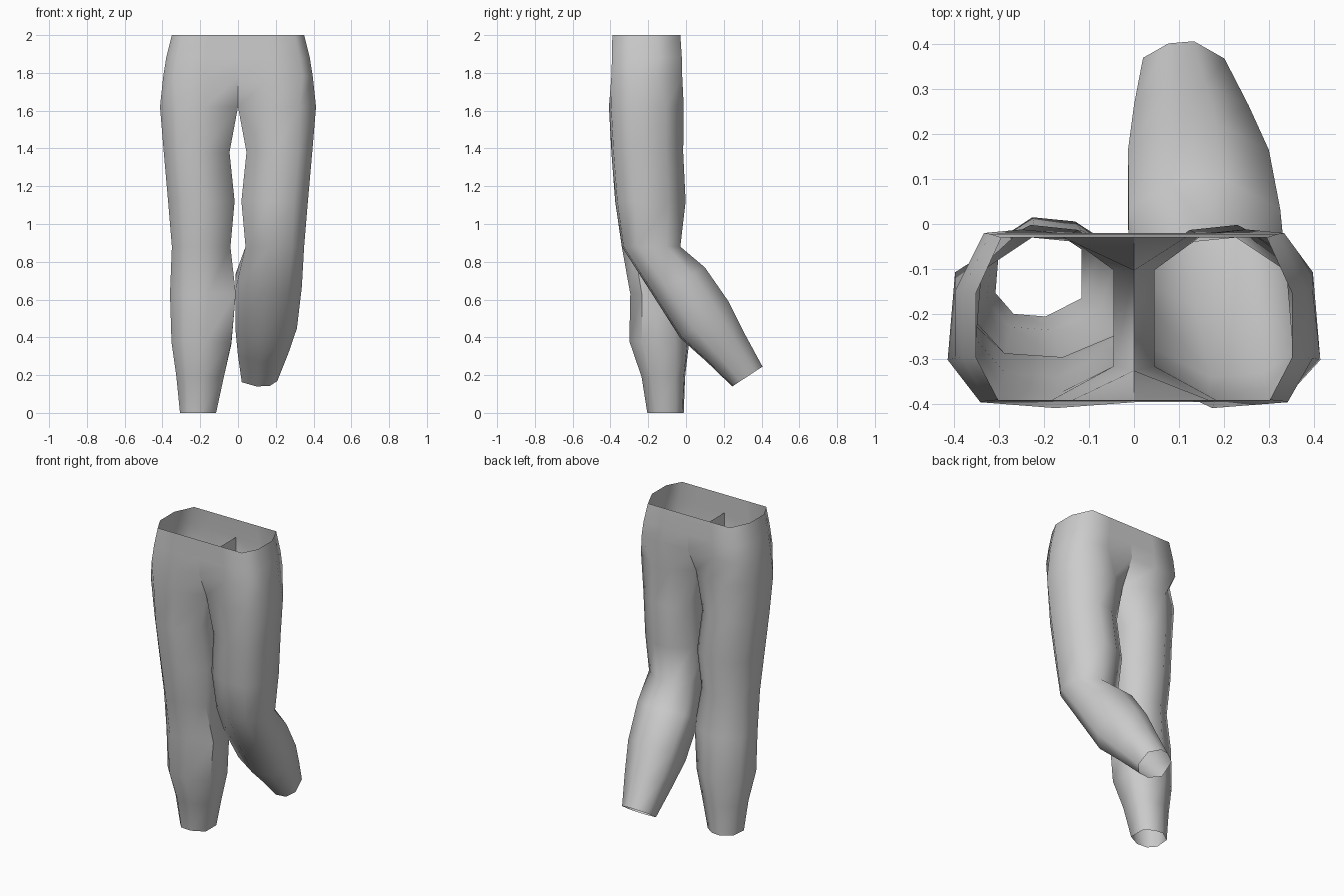
import bpy, bmesh, math

cube = bpy.data.objects.get("Cube")
if cube:
    bpy.data.objects.remove(cube, do_unlink=True)

fabric = bpy.data.materials.new("grey_fabric")
fabric.use_nodes = True
fabric.diffuse_color = (0.6, 0.6, 0.6, 1)
bsdf = fabric.node_tree.nodes["Principled BSDF"]
bsdf.inputs["Base Color"].default_value = (0.6, 0.6, 0.6, 1)
bsdf.inputs["Roughness"].default_value = 0.8

# Cross-sections as (across from inseam, front to back) fractions
WAIST = [(1, .26), (.86, 0), (.45, 0), (0, 0), (0, 1), (.45, 1), (.84, 1), (1, .66)]
LEG = [(1, .27), (.79, .03), (.42, 0), (0, .21), (0, .77), (.3, .97), (.6, 1), (.96, .76)]

# Each ring: inner x, outer x, front (y, z), back (y, z)
HIPS = [
    (0, .35, (-.39, 2), (-.03, 2)),
    (0, .38, (-.392, 1.88), (-.022, 1.88)),
    (0, .396, (-.395, 1.78), (-.02, 1.78)),
]
THIGH = [
    (0, .413, (-.408, 1.62), (-.012, 1.62)),
    (.045, .393, (-.395, 1.38), (-.015, 1.38)),
    (.018, .37, (-.375, 1.12), (-.002, 1.12)),
    (.04, .35, (-.34, .88), (-.03, .88)),
]
STRAIGHT_SHIN = [
    (.012, .36, (-.295, .63), (-.005, .63)),
    (.035, .352, (-.3, .38), (.015, .36)),
    (.075, .326, (-.235, .19), (-.005, .19)),
    (.116, .307, (-.205, 0), (-.012, 0)),
]
BENT_SHIN = [
    (-.012, .338, (-.18, .63), (.10, .77)),
    (-.013, .312, (-.03, .395), (.225, .59)),
    (.0, .265, (.11, .27), (.31, .42)),
    (.02, .208, (.245, .14), (.405, .245)),
]


def add_ring(bm, ring, section, side):
    inner, outer, front, back = ring
    return [bm.verts.new((side * (inner + u * (outer - inner)),
                          front[0] + v * (back[0] - front[0]),
                          front[1] + v * (back[1] - front[1])))
            for u, v in section]


def add_half(bm, shin, side):
    # Hips are open along the middle; the leg is a closed tube
    rings = [add_ring(bm, r, WAIST, side) for r in HIPS]
    rings += [add_ring(bm, r, LEG, side) for r in THIGH + shin]
    count = len(LEG)
    for row, (top, low) in enumerate(zip(rings, rings[1:])):
        for i in range(count):
            between_legs = i == 3
            # No wall under the waistband, one shared divider above the crotch
            if between_legs and (row == 0 or (row < len(HIPS) and side > 0)):
                continue
            j = (i + 1) % count
            quad = [top[i], top[j], low[j], low[i]]
            bm.faces.new(quad if side > 0 else quad[::-1])


# Trousers: straight right leg, left leg bent back at the knee
bm = bmesh.new()
add_half(bm, STRAIGHT_SHIN, -1)
add_half(bm, BENT_SHIN, 1)
seam = [v for v in bm.verts if abs(v.co.x) < 1e-5]
bmesh.ops.remove_doubles(bm, verts=seam, dist=1e-4)
mesh = bpy.data.meshes.new("trousers")
bm.to_mesh(mesh)
bm.free()
mesh.materials.append(fabric)
trousers = bpy.data.objects.new("trousers", mesh)
bpy.context.collection.objects.link(trousers)

bpy.ops.object.select_all(action='DESELECT')
trousers.select_set(True)
bpy.context.view_layer.objects.active = trousers
bpy.ops.object.shade_smooth_by_angle(angle=math.radians(65))
